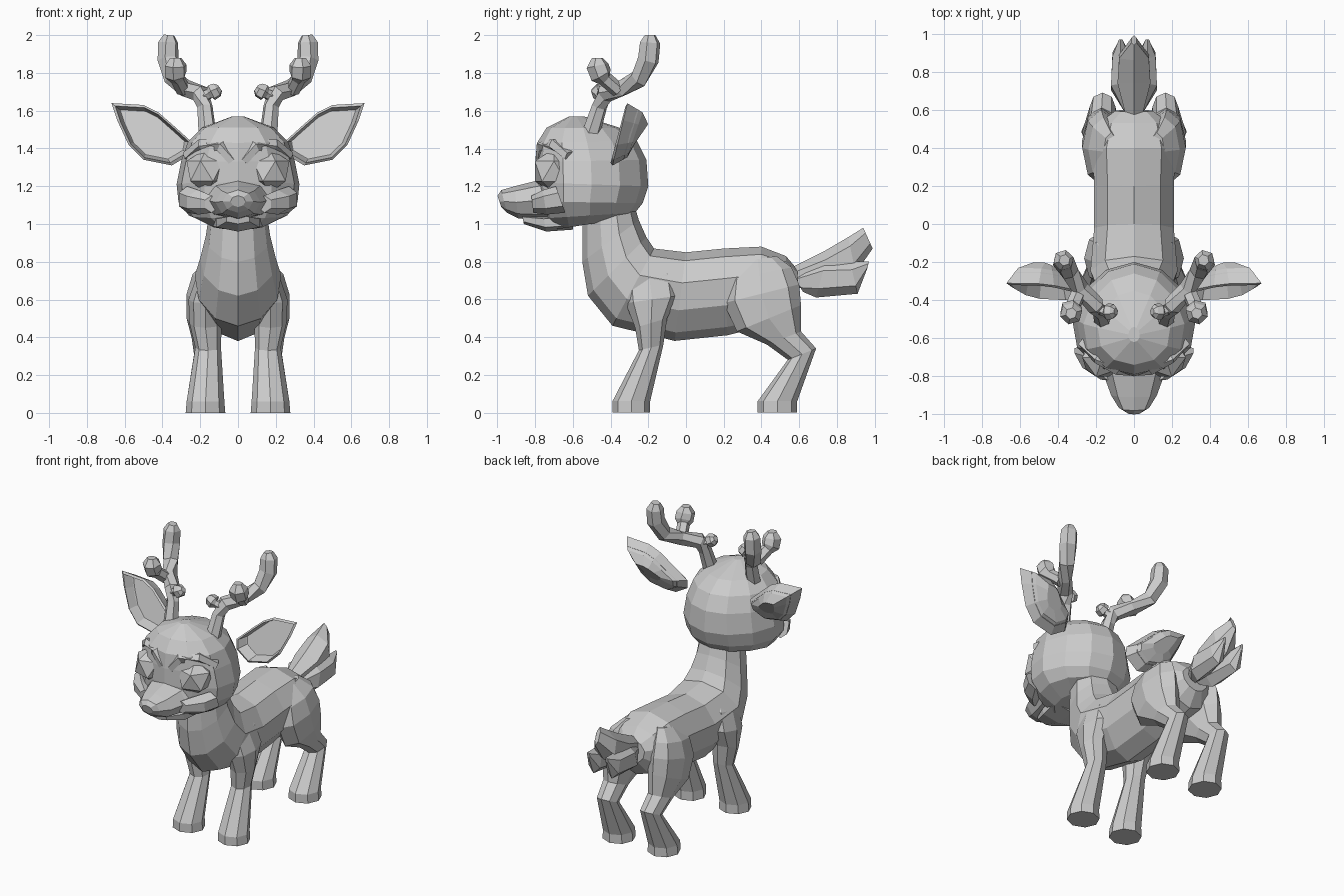
import bpy
import bmesh
from math import sin, cos, tau
from mathutils import Vector

cube = bpy.data.objects.get("Cube")
if cube:
    bpy.data.objects.remove(cube, do_unlink=True)

grey = bpy.data.materials.new("plain_grey")
grey.use_nodes = True
grey.diffuse_color = (.6, .6, .6, 1)
grey.node_tree.nodes["Principled BSDF"].inputs["Base Color"].default_value = (.6, .6, .6, 1)


def finish(name, bm, mirror=False):
    """Turn a bmesh into a flat shaded object, optionally mirrored across x."""
    bmesh.ops.recalc_face_normals(bm, faces=bm.faces)
    mesh = bpy.data.meshes.new(name)
    bm.to_mesh(mesh)
    bm.free()
    mesh.materials.append(grey)
    obj = bpy.data.objects.new(name, mesh)
    bpy.context.collection.objects.link(obj)
    if mirror:
        mod = obj.modifiers.new("other_side", 'MIRROR')
        mod.use_mirror_merge = False
    return obj


def skin(name, loops, mirror=False):
    """Bridge successive loops of points and cap both ends."""
    bm = bmesh.new()
    rings = [[bm.verts.new(p) for p in loop] for loop in loops]
    for low, high in zip(rings, rings[1:]):
        for i in range(len(low)):
            bm.faces.new((low[i - 1], low[i], high[i], high[i - 1]))
    bm.faces.new(rings[0])
    bm.faces.new(rings[-1])
    return finish(name, bm, mirror)


def loft(name, sections, sides=8, taper=0, mirror=False):
    """Each section: first (y, z), opposite (y, z), half width, centre x."""
    loops = []
    for first, last, width, x in sections:
        a, b = Vector((x, *first)), Vector((x, *last))
        loop = []
        for i in range(sides):
            t = tau * i / sides
            side = Vector((width * sin(t) * (1 + taper * cos(t)), 0, 0))
            loop.append((a + b) / 2 + (a - b) / 2 * cos(t) + side)
        loops.append(loop)
    return skin(name, loops, mirror)


def tube(name, path, sides=6):
    """Faceted branch through points (x, y, z, radius)."""
    points = [Vector(p[:3]) for p in path]
    loops = []
    for i, p in enumerate(points):
        along = points[min(i + 1, len(points) - 1)] - points[max(i - 1, 0)]
        u = along.cross(Vector((.3, 1, .2))).normalized()
        v = along.cross(u).normalized()
        loops.append([p + (u * cos(tau * k / sides) + v * sin(tau * k / sides)) * path[i][3]
                      for k in range(sides)])
    return skin(name, loops, mirror=True)


# Torso rising into the neck
loft("body_and_neck", [
    ((.59, .76), (.60, .60), .10, 0),
    ((.53, .83), (.54, .50), .18, 0),
    ((.40, .88), (.38, .45), .22, 0),
    ((.20, .87), (.22, .41), .21, 0),
    ((.00, .85), (-.06, .38), .21, 0),
    ((-.17, .87), (-.39, .46), .23, 0),
    ((-.21, .93), (-.52, .62), .20, 0),
    ((-.25, 1.02), (-.55, .80), .17, 0),
    ((-.28, 1.12), (-.55, 1.02), .15, 0),
], sides=10, taper=.15)

# Legs, from the sole up into the shoulder or hip
loft("front_leg", [
    ((-.39, 0), (-.19, 0), .105, .172),
    ((-.39, .06), (-.19, .06), .10, .172),
    ((-.25, .33), (-.12, .36), .068, .158),
    ((-.27, .45), (-.10, .50), .085, .172),
    ((-.32, .58), (-.04, .62), .09, .172),
    ((-.33, .70), (-.06, .74), .07, .15),
    ((-.28, .80), (-.12, .81), .04, .12),
], mirror=True)
loft("hind_leg", [
    ((.38, 0), (.59, 0), .105, .172),
    ((.38, .06), (.59, .06), .10, .172),
    ((.54, .28), (.69, .34), .068, .165),
    ((.43, .36), (.61, .43), .075, .17),
    ((.27, .43), (.61, .57), .10, .172),
    ((.20, .58), (.60, .68), .10, .172),
    ((.22, .70), (.56, .77), .08, .16),
    ((.28, .80), (.48, .83), .04, .12),
], mirror=True)

# Head, wider towards the cheeks
loft("head", [
    ((-.70, .97), (-.38, 1.02), .14, 0),
    ((-.75, 1.03), (-.27, 1.06), .26, 0),
    ((-.79, 1.12), (-.23, 1.11), .315, 0),
    ((-.80, 1.22), (-.20, 1.20), .325, 0),
    ((-.80, 1.33), (-.21, 1.34), .30, 0),
    ((-.79, 1.43), (-.26, 1.44), .265, 0),
    ((-.74, 1.51), (-.35, 1.51), .19, 0),
    ((-.62, 1.57), (-.54, 1.57), .03, 0),
], sides=12, taper=.12)

# Muzzle, lower jaw and cheek tufts
loft("muzzle", [
    ((-.64, 1.26), (-.64, 1.02), .22, 0),
    ((-.79, 1.23), (-.79, 1.02), .16, 0),
    ((-.91, 1.20), (-.89, 1.03), .12, 0),
    ((-.98, 1.18), (-.95, 1.06), .08, 0),
    ((-1, 1.15), (-.98, 1.09), .04, 0),
])
loft("lower_jaw", [
    ((-.60, 1.06), (-.60, .97), .16, 0),
    ((-.76, 1.05), (-.74, .96), .13, 0),
    ((-.87, 1.05), (-.86, 1.0), .07, 0),
], sides=6)
loft("cheek", [
    ((-.69, 1.20), (-.64, 1.06), .05, .27),
    ((-.76, 1.18), (-.74, 1.05), .07, .21),
    ((-.82, 1.15), (-.81, 1.06), .04, .14),
], sides=6, mirror=True)

# Eyes: faceted balls set in the face
bm = bmesh.new()
bmesh.ops.create_icosphere(bm, subdivisions=1, radius=.12)
bmesh.ops.translate(bm, verts=bm.verts, vec=(.165, -.70, 1.28))
finish("eye", bm, mirror=True)

# Brow ridges over the eyes
tube("brow", [(.03, -.77, 1.33, .03), (.09, -.76, 1.41, .035),
              (.19, -.70, 1.42, .035), (.27, -.62, 1.36, .03)], sides=5)

# Ears: leaf outline, hollow in front, rounded behind
outline = [(.24, 1.43), (.34, 1.52), (.42, 1.59), (.50, 1.63), (.67, 1.64),
           (.64, 1.55), (.58, 1.42), (.50, 1.34), (.35, 1.31), (.25, 1.37)]
middle = Vector((.45, 0, 1.47))


def ear_loop(scale, depth):
    loop = []
    for x, z in outline:
        p = middle + (Vector((x, 0, z)) - middle) * scale
        p.y = -.40 + (z - 1.31) * .24 + depth
        loop.append(p)
    return loop


skin("ear", [ear_loop(.80, .07), ear_loop(.91, 0), ear_loop(1, .01),
             ear_loop(.72, .09), ear_loop(.35, .12)], mirror=True)

# Antlers: main beam, front tine and inner tine
tube("antler_beam", [(.16, -.51, 1.46, .05), (.175, -.46, 1.62, .042),
                     (.20, -.43, 1.69, .05), (.28, -.34, 1.72, .046),
                     (.34, -.25, 1.77, .052), (.37, -.20, 1.87, .058),
                     (.37, -.19, 1.96, .055), (.365, -.19, 2.0, .03)])
tube("antler_front_tine", [(.29, -.36, 1.71, .04), (.32, -.43, 1.77, .04),
                           (.33, -.45, 1.79, .06), (.33, -.47, 1.84, .06),
                           (.33, -.47, 1.88, .03)])
tube("antler_inner_tine", [(.19, -.44, 1.67, .03), (.15, -.46, 1.69, .028),
                           (.14, -.46, 1.695, .045), (.11, -.46, 1.71, .04),
                           (.095, -.46, 1.72, .02)])

# Tail: raised middle tuft with a lower tuft on each side
loft("tail_tuft", [
    ((.56, .77), (.60, .66), .05, 0),
    ((.74, .86), (.74, .66), .10, 0),
    ((.86, .93), (.90, .74), .09, 0),
    ((.94, .98), (.99, .87), .015, 0),
], sides=6)
loft("tail_side_tuft", [
    ((.57, .73), (.62, .64), .03, .02),
    ((.74, .80), (.69, .61), .07, .06),
    ((.87, .80), (.91, .63), .05, .07),
    ((.97, .80), (.96, .76), .012, .07),
], sides=6, mirror=True)
